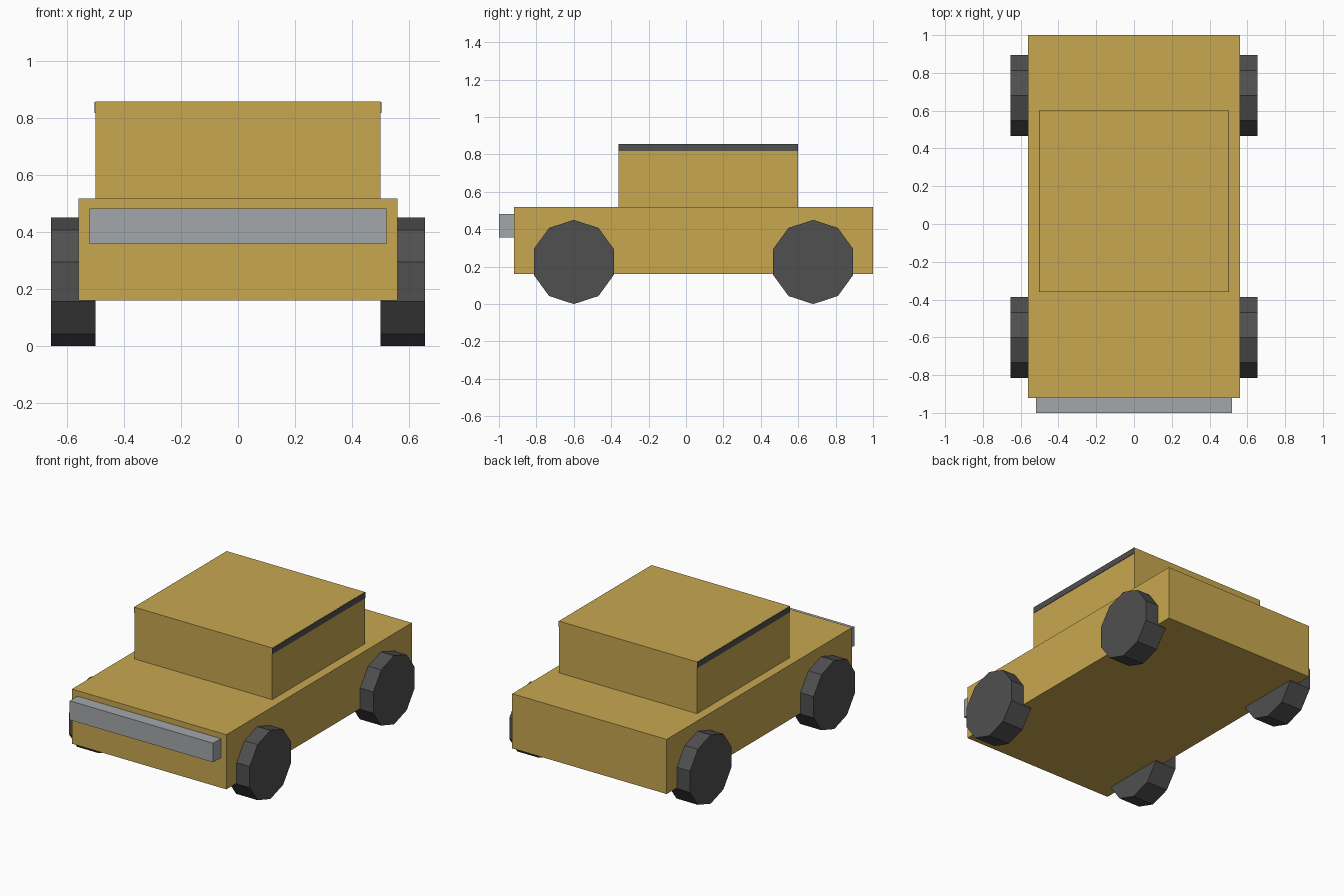
import bpy
from math import radians

cube = bpy.data.objects.get("Cube")
if cube:
    bpy.data.objects.remove(cube, do_unlink=True)


def material(name, rgb):
    m = bpy.data.materials.new(name)
    m.use_nodes = True
    m.diffuse_color = (*rgb, 1)
    m.node_tree.nodes["Principled BSDF"].inputs["Base Color"].default_value = (*rgb, 1)
    return m


yellow = material("mustard_paint", (0.58, 0.39, 0.08))
dark = material("dark_rubber", (0.08, 0.08, 0.08))
grey = material("grey_metal", (0.37, 0.39, 0.40))


def box(name, xs, ys, zs, mat):
    """Box spanning the given (low, high) ranges."""
    spans = (xs, ys, zs)
    bpy.ops.mesh.primitive_cube_add(size=1)
    ob = bpy.context.object
    ob.name = name
    ob.location = [(a + b) / 2 for a, b in spans]
    ob.scale = [b - a for a, b in spans]
    ob.data.materials.append(mat)
    return ob


def wheel(name, x, y):
    """Ten-sided wheel with a corner at the top and bottom."""
    bpy.ops.mesh.primitive_cylinder_add(vertices=10, radius=0.225, depth=0.156)
    ob = bpy.context.object
    ob.name = name
    ob.location = (x, y, 0.225)
    ob.rotation_euler = (radians(90), 0, radians(90))
    ob.data.materials.append(dark)


# Body, cabin and bumper
box("body", (-0.56, 0.56), (-0.92, 1), (0.16, 0.518), yellow)
box("cabin", (-0.5, 0.5), (-0.36, 0.6), (0.518, 0.857), yellow)
box("front_bumper", (-0.52, 0.52), (-1, -0.92), (0.357, 0.482), grey)

# Wheels and roof edge strips on both sides
for side, s in (("left", 1), ("right", -1)):
    wheel(f"front_wheel_{side}", s * 0.577, -0.6)
    wheel(f"rear_wheel_{side}", s * 0.577, 0.68)
    box(f"roof_strip_{side}", sorted((s * 0.499, s * 0.503)), (-0.36, 0.6), (0.817, 0.856), dark)
